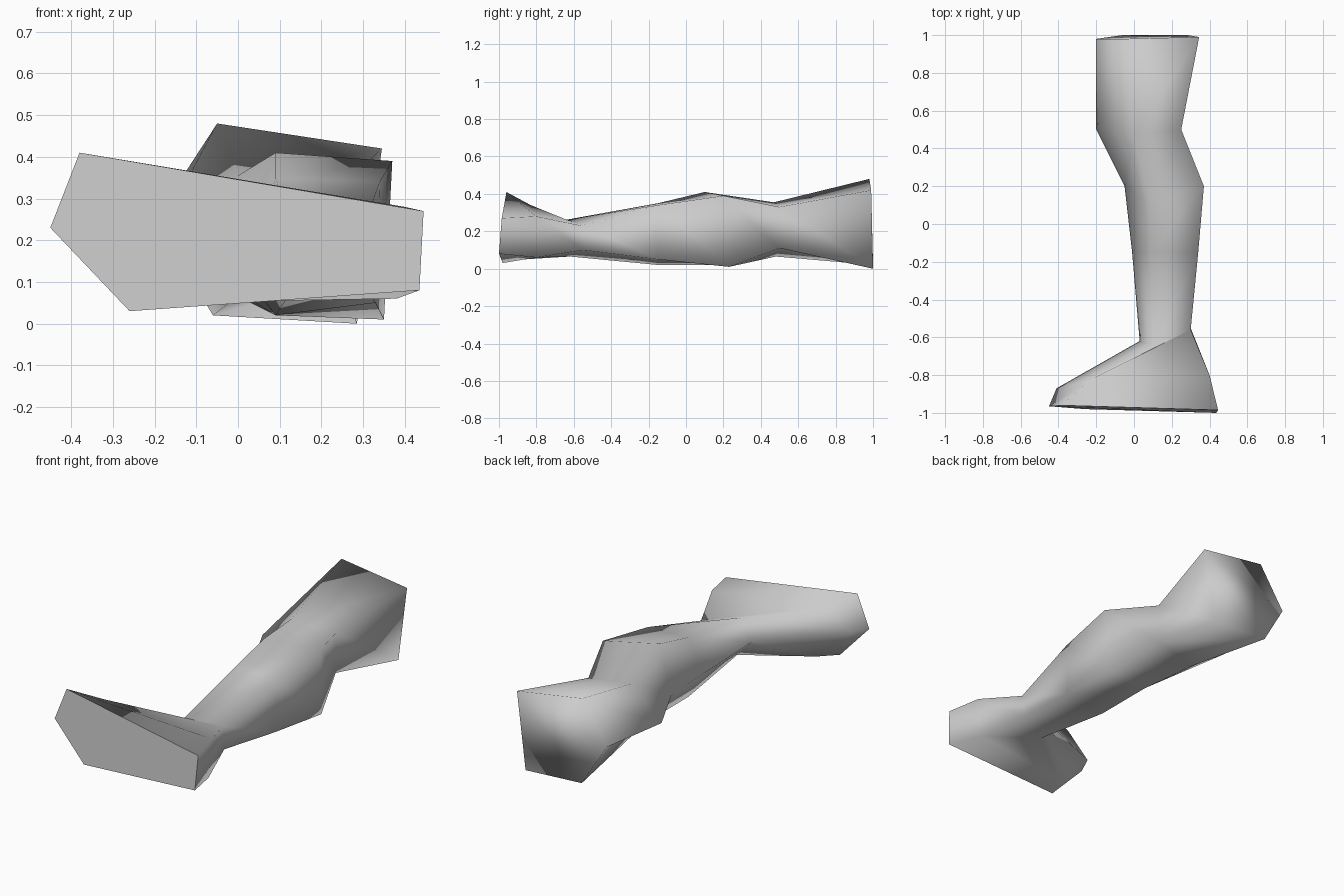
import bpy
import bmesh
from mathutils import Vector

cube = bpy.data.objects.get("Cube")
if cube:
    bpy.data.objects.remove(cube, do_unlink=True)


def make_material(name, colour):
    material = bpy.data.materials.new(name)
    material.use_nodes = True
    material.diffuse_color = colour
    material.node_tree.nodes["Principled BSDF"].inputs["Base Color"].default_value = colour
    return material


def bridge_rings(bm, lower, upper):
    """Join two rings with equal point counts by a band of quads."""
    count = len(lower)
    for i in range(count):
        j = (i + 1) % count
        bm.faces.new((lower[i], lower[j], upper[j], upper[i]))


# Each section runs: top inner, top outer, bottom outer, bottom inner, inner side
sections = {
    "sole": [(-.38, -.96, .41), (.445, -.985, .27), (.435, -1, .08), (-.26, -.98, .03), (-.45, -.965, .23)],
    "instep": [(-.24, -.83, .34), (.4, -.8, .28), (.38, -.8, .06), (-.2, -.86, .05), (-.41, -.87, .24)],
    "ankle": [(.12, -.65, .26), (.3, -.56, .23), (.3, -.55, .1), (.12, -.62, .065), (.03, -.62, .16)],
    "calf": [(.09, -.15, .35), (.34, -.15, .34), (.33, -.15, .05), (.09, -.15, .02), (-.01, -.15, .18)],
    "knee": [(.09, .1, .41), (.37, .2, .39), (.35, .23, .01), (.09, .2, .02), (-.05, .2, .2)],
    "lower_thigh": [(0, .47, .355), (.25, .5, .33), (.25, .5, .11), (0, .48, .065), (-.2, .5, .2)],
    "upper_thigh": [(-.05, .98, .48), (.345, .99, .42), (.285, 1, 0), (-.06, 1, .02), (-.2, .98, .25)],
}

# Loft the foot and leg through the sections, then close both ends
bm = bmesh.new()
rings = [[bm.verts.new(Vector(point)) for point in ring] for ring in sections.values()]
for lower, upper in zip(rings, rings[1:]):
    bridge_rings(bm, lower, upper)
sole = bm.faces.new(rings[0])
bm.faces.new(rings[-1])
bmesh.ops.recalc_face_normals(bm, faces=bm.faces[:])

# Smooth skin with a crisp flat sole
for face in bm.faces:
    face.smooth = face is not sole
for edge in sole.edges:
    edge.smooth = False

mesh = bpy.data.meshes.new("leg_and_foot")
bm.to_mesh(mesh)
bm.free()
mesh.materials.append(make_material("light_grey", (0.6, 0.6, 0.6, 1)))
leg = bpy.data.objects.new("leg_and_foot", mesh)
bpy.context.collection.objects.link(leg)
